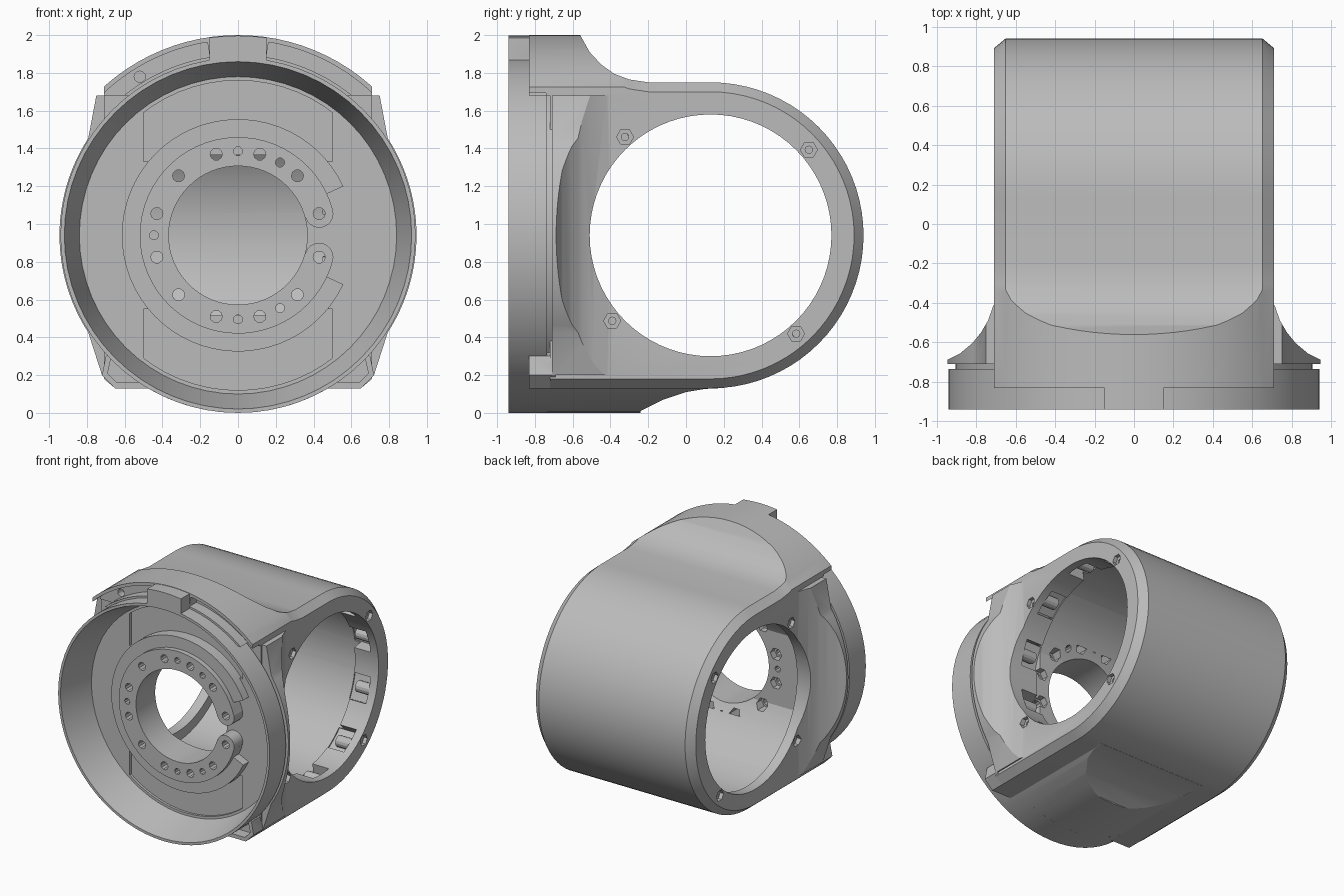
import bpy, bmesh
from math import sin, cos, radians

cube = bpy.data.objects.get("Cube")
if cube:
    bpy.data.objects.remove(cube, do_unlink=True)

grey = bpy.data.materials.new("cast_grey")
grey.use_nodes = True
colour = (0.5, 0.5, 0.5, 1)
grey.diffuse_color = colour
grey.node_tree.nodes["Principled BSDF"].inputs["Base Color"].default_value = colour

MID = 0.94     # height of both main axes
DRUM_Y = 0.13  # drum axis position in y


def arc(cu, cv, r, a0=0, a1=360, n=64):
    """Points on an arc; a full circle drops its repeated end."""
    count = n if a1 - a0 == 360 else n + 1
    angles = [radians(a0 + (a1 - a0) * i / n) for i in range(count)]
    return [(cu + r * cos(a), cv + r * sin(a)) for a in angles]


def polar(cu, cv, r, a):
    return cu + r * cos(radians(a)), cv + r * sin(radians(a))


def band(cu, r0, r1, a0, a1, n=32):
    """Outline of a ring sector."""
    return arc(cu, MID, r1, a0, a1, n) + arc(cu, MID, r0, a0, a1, n)[::-1]


def loft(name, axis, sections):
    """Solid through equal-length outlines, each given as (offset, points)."""
    place = {"x": lambda w, u, v: (w, u, v),
             "y": lambda w, u, v: (u, w, v),
             "z": lambda w, u, v: (u, v, w)}[axis]
    bm = bmesh.new()
    rings = [[bm.verts.new(place(w, u, v)) for u, v in pts] for w, pts in sections]
    n = len(rings[0])
    for a, b in zip(rings, rings[1:]):
        for i in range(n):
            j = (i + 1) % n
            bm.faces.new((a[i], a[j], b[j], b[i]))
    bm.faces.new(rings[0])
    bm.faces.new(rings[-1])
    bmesh.ops.recalc_face_normals(bm, faces=bm.faces)
    mesh = bpy.data.meshes.new(name)
    bm.to_mesh(mesh)
    bm.free()
    mesh.materials.append(grey)
    ob = bpy.data.objects.new(name, mesh)
    bpy.context.collection.objects.link(ob)
    return ob


def prism(name, axis, pts, a, b):
    return loft(name, axis, [(a, pts), (b, pts)])


def combine(target, other, operation):
    """Apply a boolean and remove the second object."""
    mod = target.modifiers.new("cut", "BOOLEAN")
    mod.operation, mod.object, mod.solver = operation, other, "EXACT"
    bpy.context.view_layer.objects.active = target
    bpy.ops.object.modifier_apply(modifier=mod.name)
    bpy.data.objects.remove(other, do_unlink=True)
    return target


def add(ob):
    combine(housing, ob, "UNION")


def cut(ob):
    combine(housing, ob, "DIFFERENCE")


def stadium(r):
    """Side outline: round at the back, straight towards the front."""
    return arc(DRUM_Y, MID, r, -90, 90, 40) + [(-0.72, MID + r), (-0.72, MID - r)]


# Drum with chamfered ends
housing = loft("housing", "x", [(-0.71, stadium(0.76)), (-0.65, stadium(0.81)),
                                (0.65, stadium(0.81)), (0.71, stadium(0.76))])

# Raised collar above the front, fading into the drum, hollow at its front corners
ramp = [(-0.83, 2.1), (-0.585, 2.1), (-0.56, 2.0), (-0.51, 1.91), (-0.45, 1.845),
        (-0.38, 1.795), (-0.3, 1.765), (-0.2, 1.75)]
base = [(-0.2, 1.68), (-0.83, 1.68)]
low = [(y, z - 0.05) for y, z in ramp] + base
collar = loft("collar", "x", [(-0.71, low), (-0.65, ramp + base),
                              (0.65, ramp + base), (0.71, low)])
combine(collar, prism("limit", "y", arc(0, MID, 1.06, n=96), -1, 0), "INTERSECT")
for a0 in (44, 99):
    combine(collar, prism("pocket", "y", band(0, 0.955, 1.035, a0, a0 + 37), -0.9, -0.74),
            "DIFFERENCE")
combine(collar, prism("notch", "y", arc(-0.52, 1.78, 0.03, n=12), -0.9, -0.68), "DIFFERENCE")
add(collar)

# Centre stop block on top of the front ring
stop = prism("stop", "x", [(-0.94, 1.8), (-0.94, 2.1), (-0.8, 2.1), (-0.8, 1.8)], -0.15, 0.15)
add(combine(stop, prism("limit", "y", arc(0, MID, 1.057, n=96), -1, 0), "INTERSECT"))

# Belly bulge under the front
belly = prism("belly", "x", [(-0.83, 0.3), (-0.83, -0.1), (-0.24, -0.1), (-0.24, 0.01),
                             (-0.12, 0.07), (0, 0.11), (0.1, 0.127), (0.2, 0.132),
                             (0.2, 0.3)], -0.6, 0.6)
add(combine(belly, prism("limit", "y", arc(0, MID, 0.94), -1, 1), "INTERSECT"))

# Side flares sweeping out to the front ring
half = [(0.69, -0.36), (0.715, -0.42), (0.74, -0.49), (0.775, -0.55), (0.82, -0.605),
        (0.88, -0.655), (0.95, -0.69), (0.95, -0.71)]
flare = prism("flare", "z", half + [(-x, y) for x, y in half[::-1]], 0.1, 1.8)
outline = ([(0.72, 0.2)] + arc(0, MID, 0.945, -33, 33, 24) + [(0.75, 1.68)])
outline += [(-x, z) for x, z in outline[::-1]]
add(combine(flare, prism("limit", "y", outline, -1, 0), "INTERSECT"))

# Hollow lower corner feet
for s in (-1, 1):
    foot = prism("foot", "y", [(s * 0.45, 0.13), (s * 0.65, 0.13), (s * 0.72, 0.2),
                               (s * 0.7, 0.3), (s * 0.5, 0.4)], -0.83, -0.69)
    add(combine(foot, prism("pocket", "y", [(s * 0.52, 0.16), (s * 0.64, 0.16),
                                            (s * 0.69, 0.21), (s * 0.67, 0.3)], -0.9, -0.74),
                "DIFFERENCE"))

# Front ring and the groove behind it
add(prism("groove_core", "y", arc(0, MID, 0.905), -0.8, -0.695))
add(prism("front_ring", "y", arc(0, MID, 0.94, n=72), -0.94, -0.735))

# Front dish with shallow panels
cut(loft("dish", "y", [(-0.96, arc(0, MID, 0.925)), (-0.66, arc(0, MID, 0.84))]))
for s in (-1, 1):
    panel = prism("panel", "y", [(-0.5, MID + s * 0.39), (0.5, MID + s * 0.39),
                                 (0.5, MID + s * 0.9), (-0.5, MID + s * 0.9)], -0.7, -0.64)
    cut(combine(panel, prism("limit", "y", arc(0, MID, 0.82), -1, 0), "INTERSECT"))

# Open bolt ring with rounded ends, and the ridge around it
add(prism("ridge", "y", band(0, 0.51, 0.615, 25, 335, 56), -0.73, -0.6))
add(prism("bolt_ring", "y", band(0, 0.34, 0.52, 15, 345, 56), -0.77, -0.6))
for a in (15, -15):
    add(prism("ring_end", "y", arc(*polar(0, MID, 0.445, a), 0.075, n=20), -0.77, -0.6))

# Hollow drum, side openings and the central bore
cut(prism("hollow", "x", arc(DRUM_Y, MID, 0.72, -156, 156, 64), -0.63, 0.5))
cut(prism("side_opening", "x", arc(DRUM_Y, MID, 0.64, n=72), -1, 1))
cut(prism("bore", "y", arc(0, MID, 0.367), -0.9, -0.2))

# Bolt holes, the large ones with hexagonal seats inside
for a in (15, 45, 60, 75, 90, 105, 135, 165, 180, 195, 225, 255, 270, 285, 300, 315, 345):
    small = a in (60, 90, 180, 270, 300)
    x, z = polar(0, MID, 0.445, a)
    cut(prism("bolt_hole", "y", arc(x, z, 0.024 if small else 0.032, n=10), -0.8, -0.45))
    if not small:
        cut(prism("bolt_seat", "y", arc(x, z, 0.05, n=6), -0.58, -0.45))

# Screw recesses on both side faces
for a in (41, 131, 221, 311):
    y, z = polar(DRUM_Y, MID, 0.69, a)
    for s in (-1, 1):
        cut(prism("recess", "x", arc(y, z, 0.045, n=6), s * 0.68, s * 0.8))
        cut(prism("screw_hole", "x", arc(y, z, 0.02, n=8), s * 0.65, s * 0.7))

# Pockets inside the left rim, each holding a screw sleeve
for k in range(10):
    a = 18 + 36 * k
    cut(prism("pocket", "x", band(DRUM_Y, 0.6, 0.73, a - 9, a + 9, 6), 0.45, 0.645))
    y, z = polar(DRUM_Y, MID, 0.69, a)
    sleeve = prism("screw_sleeve", "x", arc(y, z, 0.045, n=14), 0.52, 0.66)
    combine(sleeve, prism("bore", "x", arc(y, z, 0.022, n=10), 0.4, 0.6), "DIFFERENCE")

# Smooth rounded surfaces, keep edges crisp
bpy.ops.object.select_all(action="DESELECT")
for ob in bpy.context.scene.objects:
    if ob.type == "MESH":
        ob.select_set(True)
bpy.context.view_layer.objects.active = housing
bpy.ops.object.shade_smooth_by_angle(angle=radians(25))
